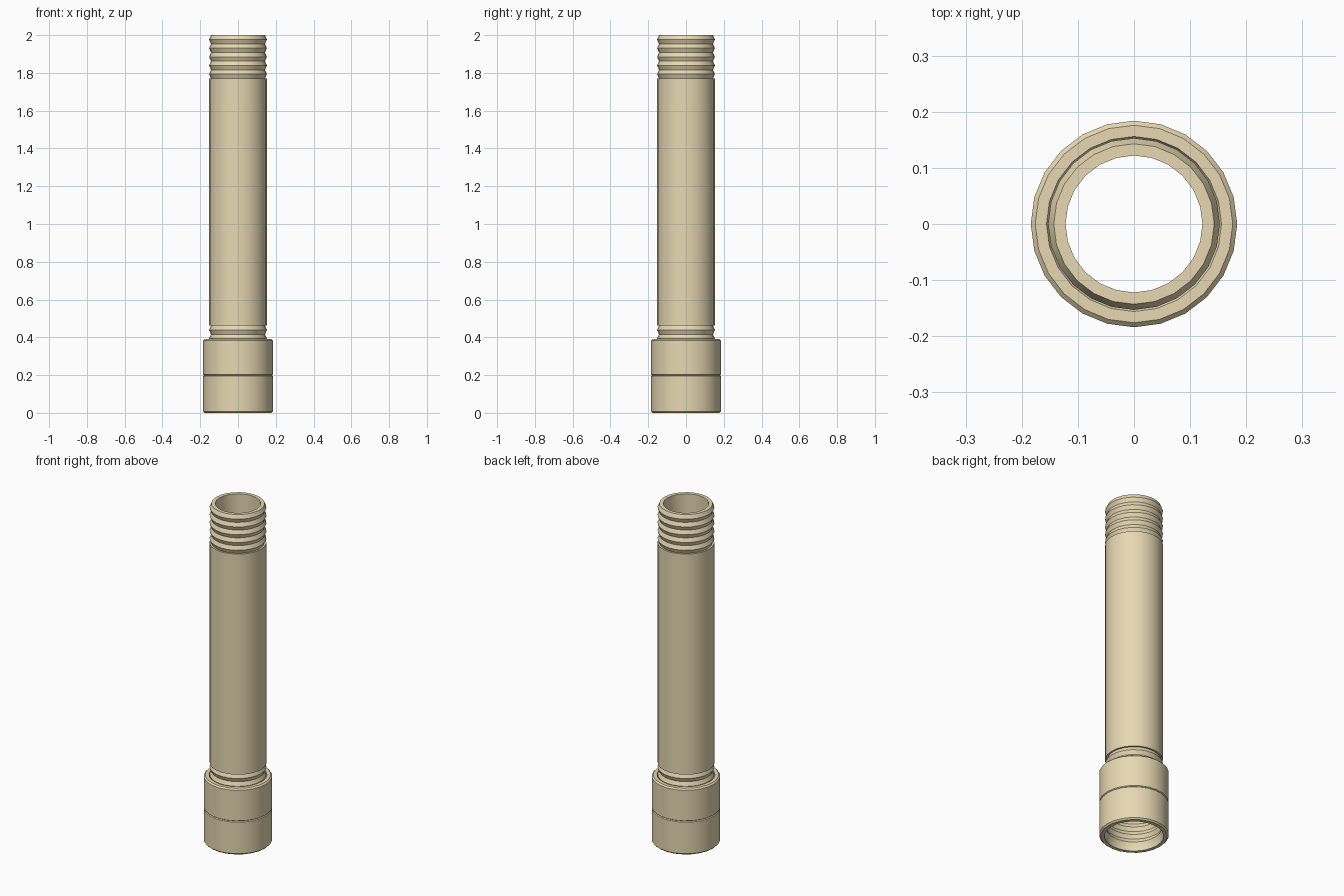
import bpy, bmesh, math

if "Cube" in bpy.data.objects:
    bpy.data.objects.remove(bpy.data.objects["Cube"])

SIDES = 24
CREST, ROOT, BORE = 0.153, 0.143, 0.122
PITCH, TURNS = 0.046, 5

mat = bpy.data.materials.new("tan")
mat.diffuse_color = (0.80, 0.69, 0.45, 1)
mat.use_nodes = True
mat.node_tree.nodes["Principled BSDF"].inputs["Base Color"].default_value = mat.diffuse_color


def thread(z, turns):
    """Zigzag ring profile going down from z, starting and ending at a root."""
    pts = []
    for i in range(turns):
        pts += [(ROOT, z - i * PITCH), (CREST, z - (i + 0.5) * PITCH)]
    return pts + [(ROOT, z - turns * PITCH)]


def lathe(name, profile):
    """Revolve a closed (radius, z) profile around the z axis."""
    bm = bmesh.new()
    rings = []
    for k in range(SIDES):
        a = 2 * math.pi * k / SIDES
        rings.append([bm.verts.new((r * math.cos(a), r * math.sin(a), z)) for r, z in profile])
    n = len(profile)
    for k in range(SIDES):
        p, q = rings[k], rings[(k + 1) % SIDES]
        for i in range(n):
            j = (i + 1) % n
            bm.faces.new((p[i], p[j], q[j], q[i]))
    bmesh.ops.recalc_face_normals(bm, faces=bm.faces[:])
    me = bpy.data.meshes.new(name)
    bm.to_mesh(me)
    bm.free()
    ob = bpy.data.objects.new(name, me)
    bpy.context.collection.objects.link(ob)
    me.materials.append(mat)
    bpy.ops.object.select_all(action='DESELECT')
    ob.select_set(True)
    bpy.context.view_layer.objects.active = ob
    bpy.ops.object.shade_smooth_by_angle(angle=math.radians(30))
    return ob


# Pipe: threaded top, plain body, threaded bottom, straight bore
length = PITCH * TURNS
low_top = 0.462
lathe("pipe", thread(2.0, TURNS)
      + [(CREST, 2.0 - length), (CREST, low_top)]
      + thread(low_top, TURNS)
      + [(BORE, low_top - length), (BORE, 2.0)])

# Coupling: bevelled sleeve with a centre groove and threaded inside
R, H, B = 0.184, 0.392, 0.008
mid = H / 2 + 0.003
outer = [(R - B, 0), (R, B), (R, mid - 0.004), (R - 0.005, mid),
         (R, mid + 0.004), (R, H - B), (R - B, H)]
inner = [(r + 0.002, z) for r, z in thread(low_top - 2 * PITCH, 7)]
lathe("coupling", outer + [(CREST + 0.003, H)] + inner + [(CREST + 0.003, 0.02), (CREST + 0.003, 0)])
